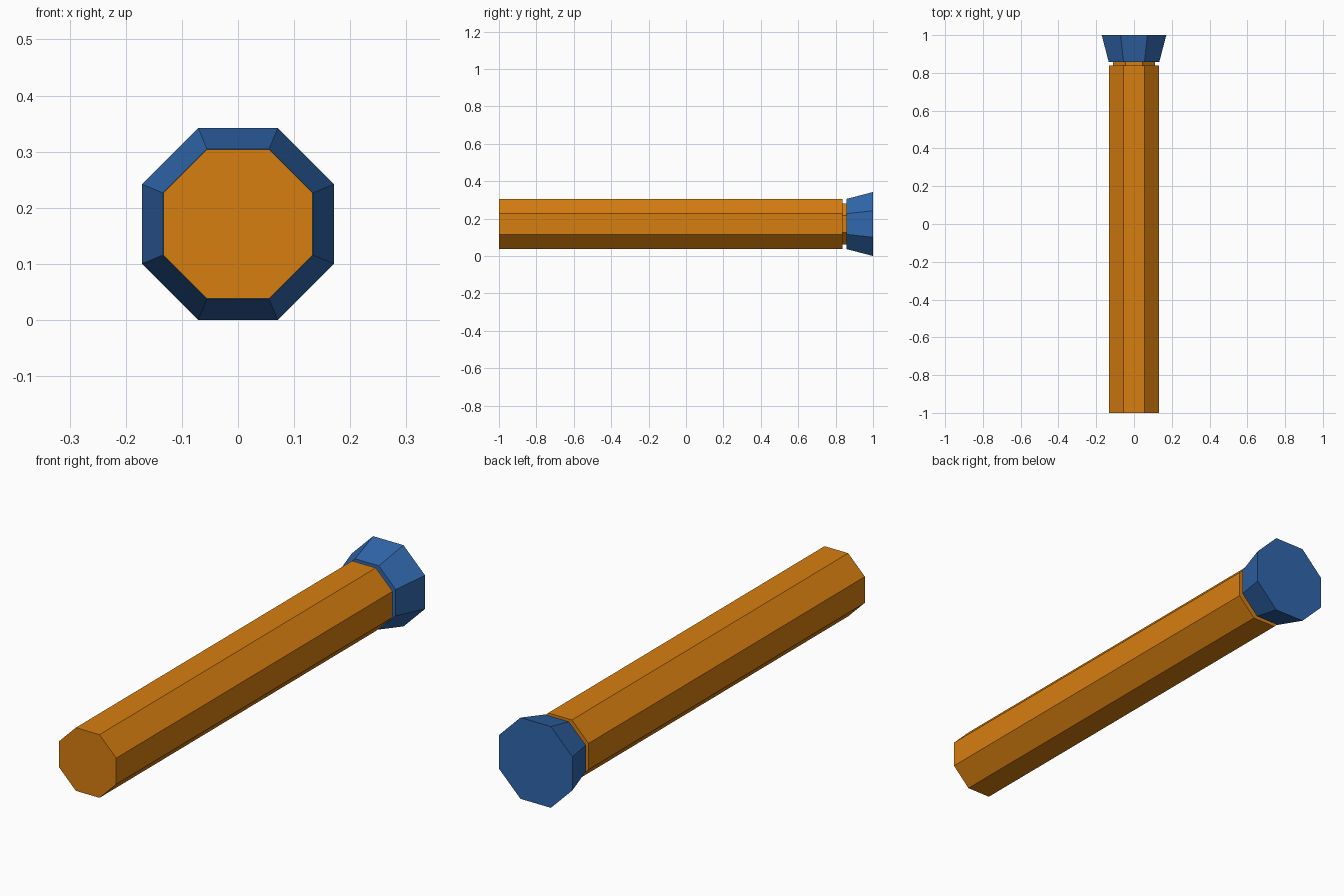
import bpy, bmesh, math

if "Cube" in bpy.data.objects:
    bpy.data.objects.remove(bpy.data.objects["Cube"])

CENTRE_Z = 0.171
SIDES = 8


def material(name, colour):
    m = bpy.data.materials.new(name)
    m.diffuse_color = (*colour, 1.0)
    m.use_nodes = True
    m.node_tree.nodes["Principled BSDF"].inputs["Base Color"].default_value = m.diffuse_color
    return m


def octagon_stack(name, profile, mat):
    """Loft octagons along y; profile is (y, half width across flats)."""
    bm = bmesh.new()
    rings = []
    for y, flat in profile:
        r = flat / math.cos(math.pi / SIDES)
        angles = [(i + 0.5) * 2 * math.pi / SIDES for i in range(SIDES)]
        rings.append([bm.verts.new((r * math.cos(a), y, CENTRE_Z + r * math.sin(a)))
                      for a in angles])
    for a, b in zip(rings, rings[1:]):
        for i in range(SIDES):
            j = (i + 1) % SIDES
            bm.faces.new((a[i], a[j], b[j], b[i]))
    bm.faces.new(rings[0])
    bm.faces.new(rings[-1])
    bmesh.ops.recalc_face_normals(bm, faces=bm.faces)
    mesh = bpy.data.meshes.new(name)
    bm.to_mesh(mesh)
    bm.free()
    mesh.materials.append(mat)
    obj = bpy.data.objects.new(name, mesh)
    bpy.context.collection.objects.link(obj)
    return obj


orange = material("orange", (0.68, 0.21, 0.005))
blue = material("blue", (0.03, 0.135, 0.41))

# Long shaft with a narrow neck at the back
octagon_stack("shaft", [(-1.0, 0.133), (0.838, 0.133), (0.838, 0.11), (0.858, 0.11)], orange)

# Flared end cap
octagon_stack("flared_cap", [(0.858, 0.134), (1.0, 0.171)], blue)
